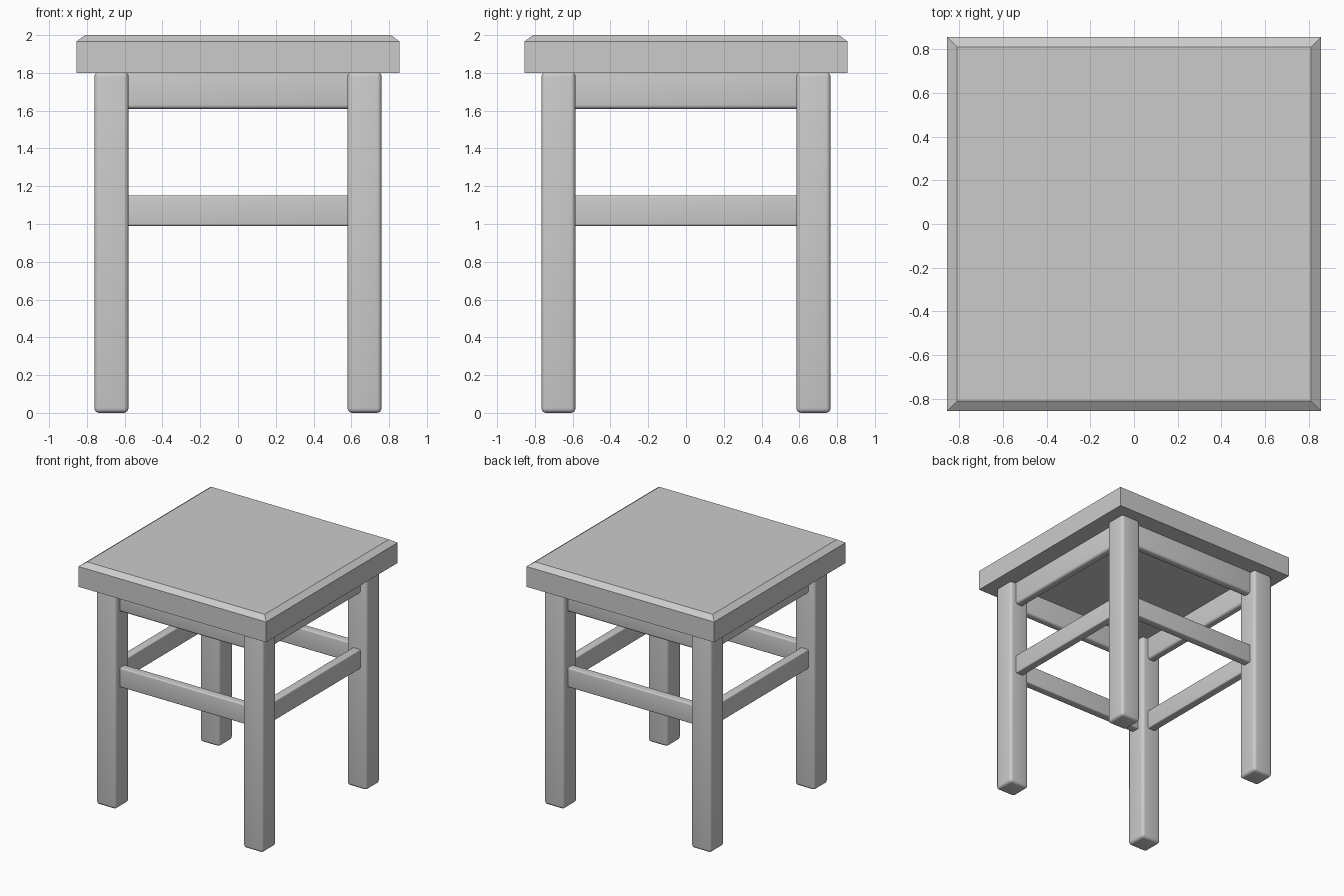
import bpy, bmesh, math

if "Cube" in bpy.data.objects:
    bpy.data.objects.remove(bpy.data.objects["Cube"])

LEG_X, LEG_Y, LEG_W = 0.67, 0.675, 0.18


def box(name, center, size, bevel=0.0):
    """Box with rounded edges and smooth shading."""
    bpy.ops.mesh.primitive_cube_add(size=1, location=center)
    ob = bpy.context.object
    ob.name = name
    ob.scale = size
    bpy.ops.object.transform_apply(location=False, rotation=False, scale=True)
    if bevel:
        bm = bmesh.new()
        bm.from_mesh(ob.data)
        bmesh.ops.bevel(bm, geom=bm.edges[:], offset=bevel, segments=4,
                        profile=0.5, affect='EDGES')
        bm.to_mesh(ob.data)
        bm.free()
        bpy.ops.object.shade_smooth_by_angle(angle=math.radians(35))
    return ob


# Seat: flat slab with a shallow chamfer around the top
seat = box("seat", (0, 0, 1.9), (1.71, 1.71, 0.2))
bm = bmesh.new()
bm.from_mesh(seat.data)
top = max(bm.faces, key=lambda f: f.calc_center_median().z)
bmesh.ops.inset_region(bm, faces=[top], thickness=0.065)
for v in bm.verts:
    if v.co.z > 0 and abs(v.co.x) > 0.82:
        v.co.z -= 0.033
bm.to_mesh(seat.data)
bm.free()

# Legs
for sx, side in ((-1, "left"), (1, "right")):
    for sy, end in ((-1, "front"), (1, "back")):
        box(f"{end}_{side}_leg", (sx * LEG_X, sy * LEG_Y, 0.9025),
            (LEG_W, LEG_W, 1.805), 0.025)

# Aprons under the seat and stretchers halfway up, on all four sides
for part, z0, z1, bevel in (("apron", 1.61, 1.815, 0.02),
                            ("stretcher", 0.99, 1.15, 0.01)):
    z, h = (z0 + z1) / 2, z1 - z0
    for s, end, side in ((-1, "front", "left"), (1, "back", "right")):
        box(f"{end}_{part}", (0, s * LEG_Y, z), (1.22, 0.07, h), bevel)
        box(f"{side}_{part}", (s * LEG_X, 0, z), (0.07, 1.23, h), bevel)
